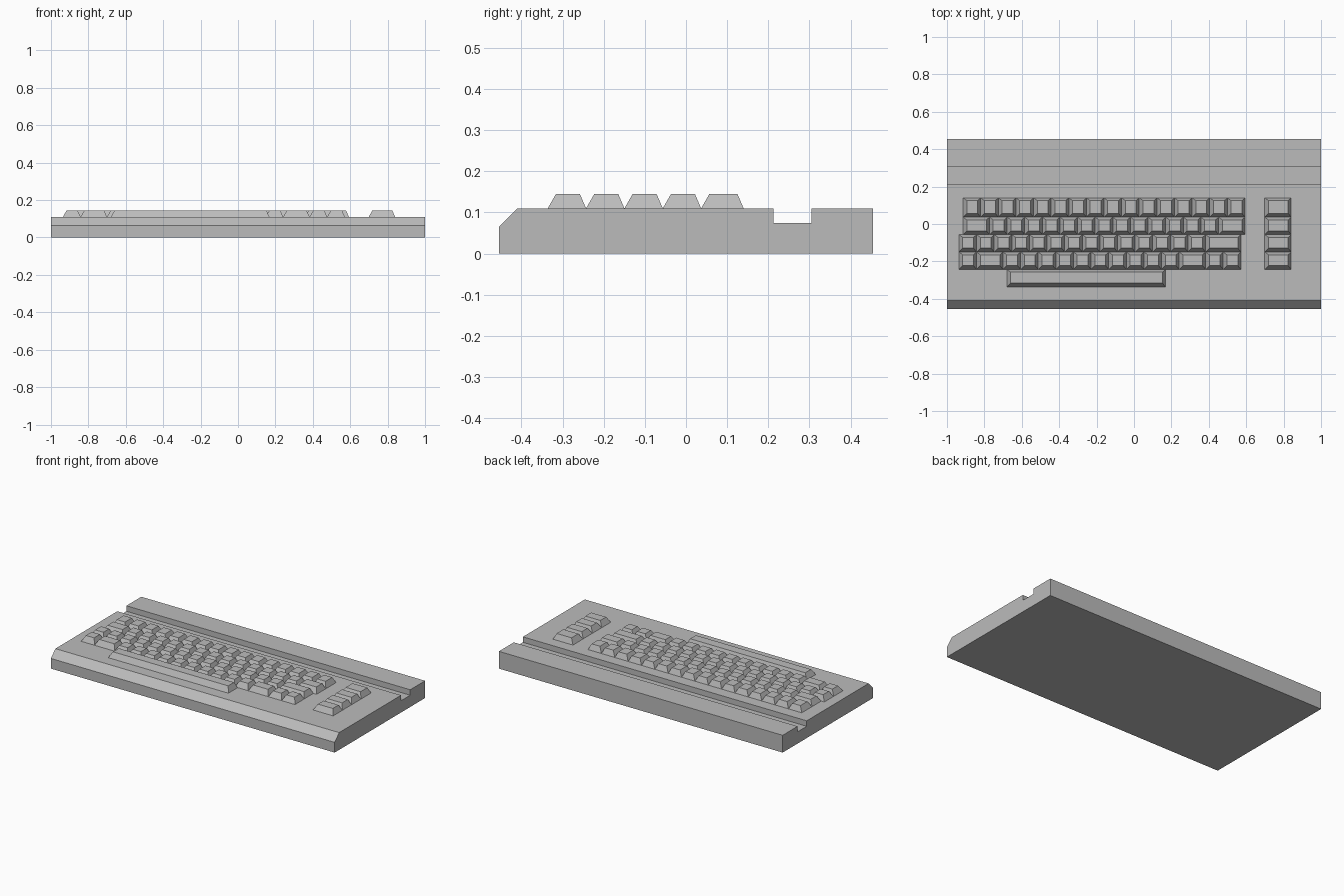
import bpy
import bmesh

cube = bpy.data.objects.get("Cube")
if cube:
    bpy.data.objects.remove(cube, do_unlink=True)

grey = bpy.data.materials.new("plain grey")
grey.use_nodes = True
color = (0.5, 0.5, 0.5, 1)
grey.diffuse_color = color
grey.node_tree.nodes["Principled BSDF"].inputs["Base Color"].default_value = color

DECK = 0.11       # height of the case top
KEY_TOP = 0.145
UNIT = 0.0942     # width of one standard key
ROW = 0.0932      # depth of one row


def finish(name, bm):
    bmesh.ops.recalc_face_normals(bm, faces=bm.faces)
    mesh = bpy.data.meshes.new(name)
    bm.to_mesh(mesh)
    bm.free()
    mesh.materials.append(grey)
    obj = bpy.data.objects.new(name, mesh)
    bpy.context.collection.objects.link(obj)
    return obj


def add_key(bm, x0, x1, y0, y1):
    """Tapered keycap, steeper on its right and back sides."""
    base = [(x0, y0), (x1, y0), (x1, y1), (x0, y1)]
    l, r, f, b = x0 + 0.02, x1 - 0.016, y0 + 0.02, y1 - 0.015
    cap = [(l, f), (r, f), (r, b), (l, b)]
    low = [bm.verts.new((x, y, DECK)) for x, y in base]
    high = [bm.verts.new((x, y, KEY_TOP)) for x, y in cap]
    bm.faces.new(high)
    bm.faces.new(low[::-1])
    for i in range(4):
        j = (i + 1) % 4
        bm.faces.new((low[i], low[j], high[j], high[i]))


def key_row(name, x, y0, y1, widths):
    bm = bmesh.new()
    for w in widths:
        add_key(bm, x, x + w * UNIT, y0, y1)
        x += w * UNIT
    return finish(name, bm)


# Case: side profile with front chamfer and rear groove, extruded across
profile = [(-0.455, 0), (-0.455, 0.065), (-0.41, DECK), (0.213, DECK),
           (0.213, 0.075), (0.305, 0.075), (0.305, DECK), (0.455, DECK), (0.455, 0)]
bm = bmesh.new()
side = bm.faces.new([bm.verts.new((-1, y, z)) for y, z in profile])
ext = bmesh.ops.extrude_face_region(bm, geom=[side], use_keep_orig=True)
moved = [v for v in ext["geom"] if isinstance(v, bmesh.types.BMVert)]
bmesh.ops.translate(bm, verts=moved, vec=(2, 0, 0))
finish("case", bm)

# Main key rows, front to back
front = -0.336
edges = [front + ROW * i for i in range(5)] + [0.14]
rows = [("space_bar", -0.68, [9]),
        ("shift_key_row", -0.936, [1, 1.5] + [1] * 10 + [1.5, 1, 1]),
        ("home_key_row", -0.936, [1] * 14 + [2]),
        ("upper_key_row", -0.914, [1.5] + [1] * 13 + [1.5]),
        ("number_key_row", -0.914, [1] * 16)]
for i, (name, x, widths) in enumerate(rows):
    key_row(name, x, edges[i], edges[i + 1], widths)

# Function key column on the side
for i in range(1, 5):
    key_row(f"function_key_{i}", 0.699, edges[i], edges[i + 1], [1.5])
